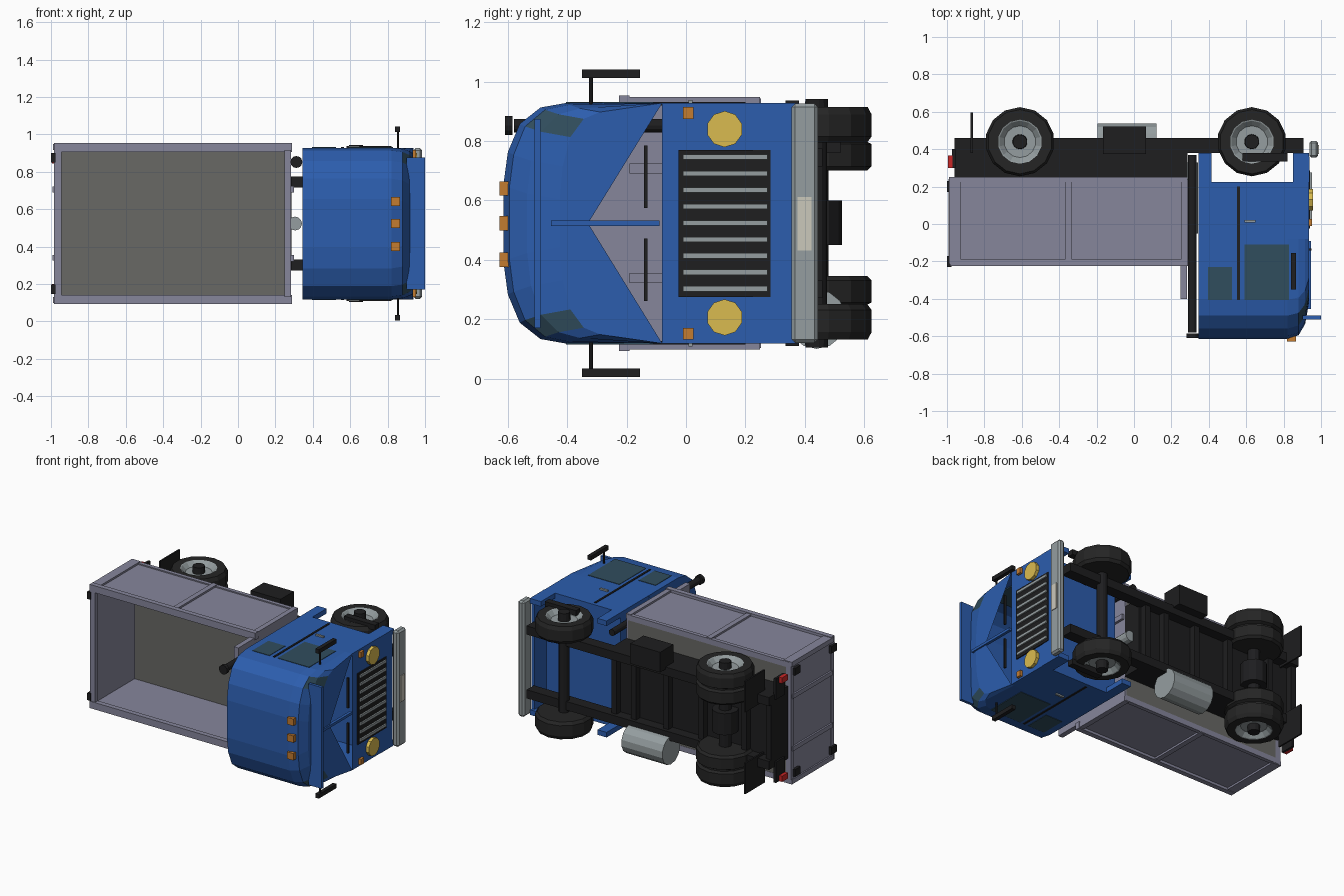
import bpy, bmesh, math
from mathutils import Matrix, Vector

if "Cube" in bpy.data.objects:
    bpy.data.objects.remove(bpy.data.objects["Cube"])

C = 0.523   # truck lies on its side: length x, roof towards -y, mirror plane z = C


def mat(name, r, g, b):
    m = bpy.data.materials.new(name)
    m.diffuse_color = (r, g, b, 1)
    m.use_nodes = True
    m.node_tree.nodes["Principled BSDF"].inputs["Base Color"].default_value = m.diffuse_color
    return m


BLUE = mat("blue_paint", .025, .11, .42)
BLACK = mat("black", .013, .013, .014)
TYRE = mat("rubber", .018, .018, .018)
BED = mat("bed_paint", .24, .24, .33)
FLOOR = mat("floor_grey", .14, .14, .13)
STEEL = mat("steel", .30, .34, .35)
GLASS = mat("glass", .03, .075, .11)
ORANGE = mat("orange", .55, .2, .03)
YELLOW = mat("lamp_yellow", .7, .5, .08)
RED = mat("red", .6, .02, .02)
PLATE = mat("plate", .6, .58, .5)


def finish(name, bm, *mats):
    bmesh.ops.recalc_face_normals(bm, faces=bm.faces)
    me = bpy.data.meshes.new(name)
    bm.to_mesh(me)
    bm.free()
    for m in mats:
        me.materials.append(m)
    ob = bpy.data.objects.new(name, me)
    bpy.context.collection.objects.link(ob)
    return ob


def mirror_z(bm):
    d = bmesh.ops.duplicate(bm, geom=bm.verts[:] + bm.edges[:] + bm.faces[:])
    for v in d["geom"]:
        if isinstance(v, bmesh.types.BMVert):
            v.co.z = 2 * C - v.co.z


def box(name, x, y, z, m, mirror=False, bevel=0):
    bm = bmesh.new()
    bmesh.ops.create_cube(bm, size=1)
    for v in bm.verts:
        v.co = [(a + b) / 2 + c * (b - a) for (a, b), c in zip((x, y, z), v.co)]
    if bevel:
        bmesh.ops.bevel(bm, geom=bm.edges[:], offset=bevel, segments=1, affect='EDGES')
    if mirror:
        mirror_z(bm)
    return finish(name, bm, m)


def rod(name, a, b, r, m, n=12, mirror=False):
    bm = bmesh.new()
    a, b = Vector(a), Vector(b)
    d = b - a
    mx = Matrix.Translation((a + b) / 2) @ d.to_track_quat('Z', 'Y').to_matrix().to_4x4()
    bmesh.ops.create_cone(bm, cap_ends=True, segments=n, radius1=r, radius2=r,
                          depth=d.length, matrix=mx)
    if mirror:
        mirror_z(bm)
    return finish(name, bm, m)


def wheel(name, x, y, prof, n=14):
    # lathe of (radius, z, material) around z, mirrored to the other side
    bm = bmesh.new()
    rings = [[bm.verts.new((x + r * math.cos(2 * math.pi * (i + .5) / n),
                            y + r * math.sin(2 * math.pi * (i + .5) / n), z))
              for i in range(n)] for r, z, k in prof]
    for j in range(len(rings) - 1):
        for i in range(n):
            q = (i + 1) % n
            f = bm.faces.new((rings[j][i], rings[j][q], rings[j + 1][q], rings[j + 1][i]))
            f.material_index = prof[j + 1][2]
    bm.faces.new(rings[0])
    bm.faces.new(rings[-1]).material_index = prof[-1][2]
    mirror_z(bm)
    finish(name, bm, TYRE, STEEL, BLACK)


# cab shell: roof section lofted forward and rounded towards the windscreen
half = [(-.615, .13), (-.60, .24), (-.56, .335), (-.49, .39), (-.405, .405), (-.08, .405), (.225, .405)]
section = half + [(y, -w) for y, w in reversed(half)]
bm = bmesh.new()
rings = []
for x, dy, dw in [(.345, 0, 0), (.82, 0, 0), (.88, .02, .01), (.915, .08, .03), (.935, .19, .05)]:
    ring = []
    for y, w in section:
        f = max(0, (-.08 - y) / .535)
        ring.append(bm.verts.new((x, y + dy * f, C + w - math.copysign(dw * f, w))))
    rings.append(ring)
n = len(section)
for j in range(4):
    for i in range(n):
        q = (i + 1) % n
        f = bm.faces.new((rings[j][i], rings[j][q], rings[j + 1][q], rings[j + 1][i]))
        if j >= 2 and i in (2, n - 4):
            f.material_index = 1
for ring, x in ((rings[0], .345), (rings[-1], .935)):
    # upper walls with triangular openings, plain wall below the beltline
    apex = bm.verts.new((x, -.33, C))
    bm.faces.new((ring[0], ring[-1], apex))
    for i in range(5):
        bm.faces.new((ring[i], ring[i + 1], apex))
        bm.faces.new((ring[n - 1 - i], ring[n - 2 - i], apex))
    bm.faces.new((ring[5], ring[6], ring[7], ring[8]))
finish("cab_shell", bm, BLUE, GLASS)
box("cab_rear_skirt", (.345, .415), (.225, .38), (.893, .928), BLUE, True)
box("cab_front_skirt", (.85, .935), (.225, .38), (.893, .928), BLUE, True)
box("front_lower_panel", (.915, .937), (.225, .36), (.118, .928), BLUE)
box("windscreen_pillar", (.925, .945), (-.455, -.09), (C - .009, C + .009), BLUE)
box("sun_visor", (.90, 1.0), (-.51, -.49), (.17, .875), BLUE)

# cab details
box("door_window", (.59, .83), (-.405, -.11), (.92, .931), GLASS, True)
box("rear_quarter_window", (.395, .525), (-.405, -.23), (.92, .931), GLASS, True)
box("door_seam", (.552, .566), (-.405, .20), (.92, .932), BLACK, True)
box("door_handle", (.59, .65), (.008, .022), (.925, .938), STEEL, True)
box("cab_step", (.58, .82), (.335, .38), (.90, .937), BLACK, True)
box("grille_panel", (.93, .942), (-.025, .285), (.275, .77), BLACK)
for i in range(9):
    z = .302 + i * .0555
    box("grille_slat", (.935, .952), (-.01, .275), (z - .009, z + .009), STEEL)
rod("headlight", (.93, .13, .84), (.957, .13, .84), .061, YELLOW, 10, True)
box("indicator", (.93, .953), (-.01, .026), (.875, .915), ORANGE, True)
box("wiper", (.935, .948), (-.142, -.13), (.575, .785), BLACK, True)
for z in (.40, C, .64):
    box("roof_marker", (.818, .865), (-.628, -.59), (z - .024, z + .024), ORANGE)
rod("mirror_arm", (.855, -.32, .91), (.855, -.32, 1.02), .006, BLACK, 8, True)
box("mirror", (.84, .867), (-.35, -.155), (1.012, 1.041), BLACK, True)
box("front_bumper", (.937, .985), (.355, .445), (.12, .926), STEEL, bevel=.012)
box("number_plate", (.98, .99), (.375, .422), (.432, .612), PLATE)

# chassis
box("chassis_rail", (-.96, .905), (.38, .46), (.715, .775), BLACK, True)
box("subframe", (-.96, .285), (.25, .39), (.271, .775), BLACK)
for x in (-.94, -.75, -.42, -.15, .1, .25):
    box("cross_member", (x - .02, x + .02), (.385, .435), (.3, .75), BLACK)
rod("rear_axle", (-.61, .44, .2), (-.61, .44, .85), .04, BLACK)
rod("differential", (-.61, .44, .45), (-.61, .44, .6), .085, BLACK)
rod("front_axle", (.63, .44, .2), (.63, .44, .85), .035, BLACK)
rod("fuel_tank", (-.195, .44, .2), (.12, .44, .2), .1, STEEL, 14)
box("battery_box", (-.165, .065), (.375, .52), (.76, .90), BLACK)
box("mud_flap", (-.873, -.862), (.38, .595), (.70, .915), BLACK, True)
box("tail_light", (-.995, -.97), (.30, .365), (.845, .885), RED, True)
box("tail_light_bracket", (-.972, -.955), (.30, .40), (.74, .885), BLACK, True)
rod("exhaust_pipe", (.312, -.58, .852), (.312, .37, .852), .023, BLACK)
rod("exhaust_tip", (.312, -.61, .852), (.312, -.585, .852), .032, BLACK)
rod("lift_cylinder", (.305, -.05, C), (.305, .33, C), .037, STEEL)

# wheels
rim = [(.185, .89, 0), (.172, .915, 0), (.118, .915, 0), (.112, .913, 1), (.085, .885, 1), (.04, .885, 1)]
wheel("front_wheels", .63, .44, [(.17, .795, 0), (.185, .815, 0)] + rim + [(.038, .942, 2)])
wheel("rear_wheels", -.61, .44,
      [(.17, .70, 0), (.185, .715, 0), (.185, .79, 0), (.165, .80, 0), (.165, .81, 0), (.185, .82, 0)]
      + rim + [(.038, .93, 2)])

# cargo bed
box("bed_floor", (-.96, .27), (.22, .25), (.13, .916), FLOOR)
box("bed_side", (-.975, .275), (-.21, .25), (.91, .935), BED, True)
box("bed_side_rim", (-.985, .29), (-.225, -.19), (.905, .953), BED, True)
box("bed_side_base", (-.975, .275), (.225, .252), (.905, .943), BED, True)
for x, w in ((-.96, .035), (-.35, .018), (.268, .018)):
    box("bed_side_rib", (x - w, x + w) if w < .03 else (-.99, -.925), (-.215, .25), (.915, .948), BED, True)
box("tailgate", (-.98, -.95), (-.22, .25), (.13, .916), BED)
for y in (-.205, .235):
    box("tailgate_rail", (-.985, -.945), (y - .016, y + .016), (.13, .916), BED)
box("tailgate_rib", (-.992, -.97), (-.2, .24), (.69, .72), BED, True)
box("headboard", (.248, .283), (-.22, .25), (.13, .916), BED)
box("headboard_top", (.248, .283), (-.40, -.2), (.13, .916), BED)
box("headboard_rib", (.28, .3), (-.19, .24), (.69, .725), BED, True)
for y in (-.2, .2):
    box("tailgate_hinge", (-1.0, -.975), (y - .03, y + .03), (.85, .90), BLACK, True)
